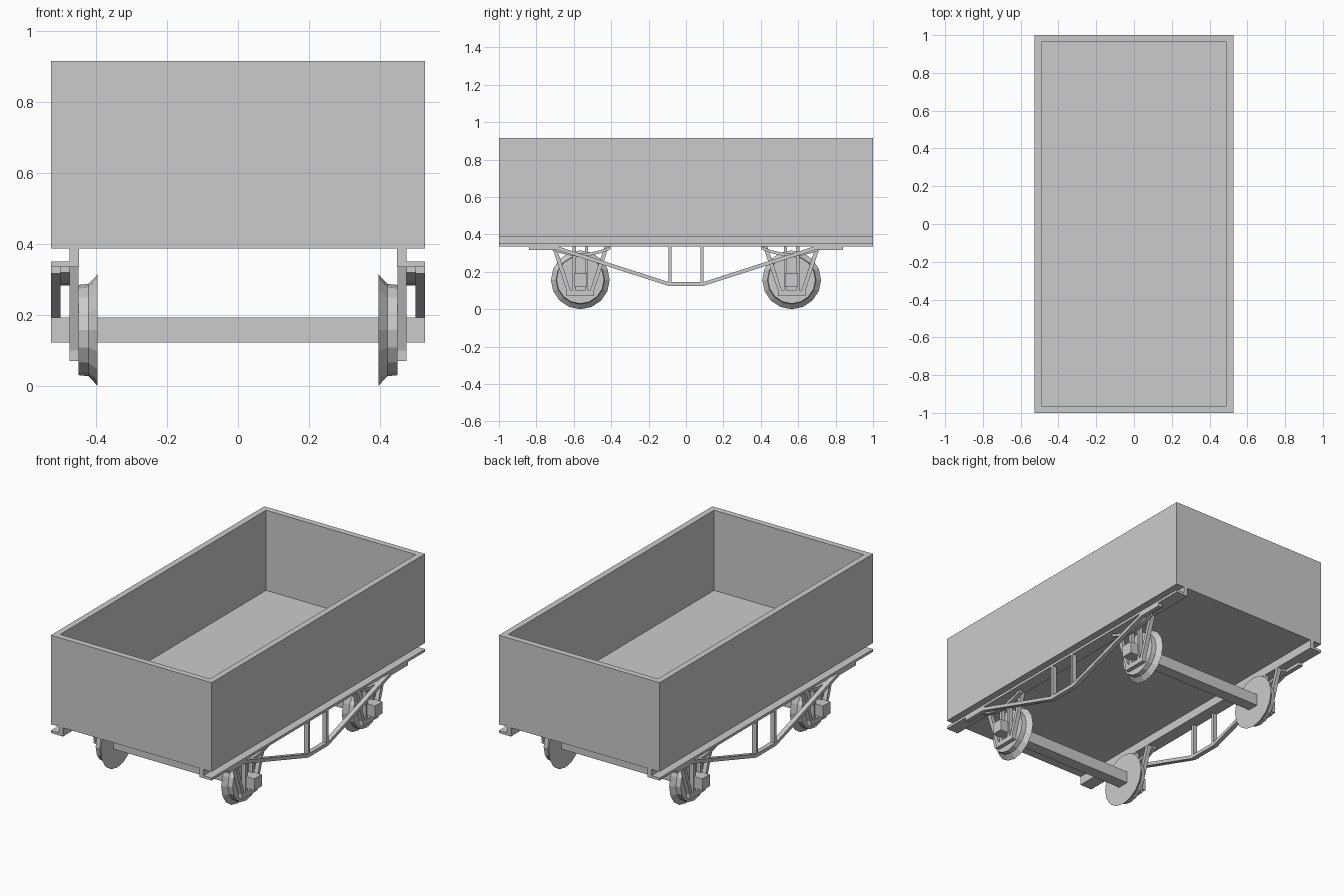
import bpy, bmesh, math
from mathutils import Vector

if "Cube" in bpy.data.objects:
    bpy.data.objects.remove(bpy.data.objects["Cube"])


def add_object(name, bm):
    bmesh.ops.recalc_face_normals(bm, faces=bm.faces)
    mesh = bpy.data.meshes.new(name)
    bm.to_mesh(mesh)
    bm.free()
    ob = bpy.data.objects.new(name, mesh)
    bpy.context.collection.objects.link(ob)
    return ob


def extrude_x(bm, pts, x0, x1):
    """Prism: closed (y, z) profile extruded from x0 to x1."""
    face = bm.faces.new([bm.verts.new((x0, y, z)) for y, z in pts])
    ext = bmesh.ops.extrude_face_region(bm, geom=[face], use_keep_orig=True)
    moved = [g for g in ext["geom"] if isinstance(g, bmesh.types.BMVert)]
    bmesh.ops.translate(bm, verts=moved, vec=(x1 - x0, 0, 0))


def box(bm, x0, x1, y0, y1, z0, z1):
    extrude_x(bm, [(y0, z0), (y1, z0), (y1, z1), (y0, z1)], x0, x1)


def strip(bm, path, thick, x0, x1):
    """Flat bar of vertical thickness below a (y, z) path."""
    extrude_x(bm, path + [(y, z - thick) for y, z in reversed(path)], x0, x1)


def mirror_x(ob):
    mod = ob.modifiers.new("Mirror", "MIRROR")
    mod.use_axis = (True, False, False)


# Open-topped body: block with inset and sunken top face
bm = bmesh.new()
box(bm, -0.527, 0.527, -1, 1, 0.387, 0.915)
bmesh.ops.recalc_face_normals(bm, faces=bm.faces)
top = max(bm.faces, key=lambda f: f.calc_center_median().z)
bmesh.ops.inset_region(bm, faces=[top], thickness=0.051)
ext = bmesh.ops.extrude_face_region(bm, geom=[top])
bmesh.ops.translate(bm, vec=(0, 0, -0.475),
                    verts=[g for g in ext["geom"] if isinstance(g, bmesh.types.BMVert)])
if top.is_valid:
    bmesh.ops.delete(bm, geom=[top], context="FACES_ONLY")
add_object("wagon_body", bm)

# L-section sole bar under each side
bm = bmesh.new()
box(bm, 0.448, 0.474, -1, 1, 0.335, 0.387)
box(bm, 0.474, 0.527, -1, 1, 0.335, 0.350)
mirror_x(add_object("sole_bar", bm))

# Truss rod with two queen posts
bm = bmesh.new()
half = [(0.84, 0.337), (0.69, 0.337), (0.095, 0.146)]
strip(bm, [(-y, z) for y, z in half] + half[::-1], 0.021, 0.5, 0.527)
for s in (-1, 1):
    box(bm, 0.5, 0.527, s * 0.086 - 0.008, s * 0.086 + 0.008, 0.14, 0.337)
mirror_x(add_object("truss_rod", bm))

R, CZ = 0.157, 0.157
for label, cy in (("front", -0.565), ("rear", 0.565)):
    # Square axle ending in the axle boxes
    bm = bmesh.new()
    box(bm, -0.527, 0.527, cy - 0.035, cy + 0.035, 0.122, 0.192)
    add_object(label + "_axle", bm)

    # Wheel: conical flange and narrow tread, 16 sides
    bm = bmesh.new()
    rings = []
    for x, r in ((0.395, R), (0.421, 0.130), (0.449, 0.127)):
        rings.append([bm.verts.new((x, cy + r * math.cos(a), CZ + r * math.sin(a)))
                      for a in (math.tau * i / 16 for i in range(16))])
    for a, b in zip(rings, rings[1:]):
        for i in range(16):
            j = (i + 1) % 16
            bm.faces.new((a[i], a[j], b[j], b[i]))
    bm.faces.new(rings[0])
    bm.faces.new(rings[-1])
    mirror_x(add_object(label + "_wheel", bm))

    # Axle guard: uprights, slanted stays and bottom tie
    bm = bmesh.new()
    box(bm, 0.449, 0.474, cy - 0.073, cy + 0.073, 0.07, 0.1)
    for s in (-1, 1):
        box(bm, 0.449, 0.474, cy + s * 0.033 - 0.009, cy + s * 0.033 + 0.009, 0.1, 0.337)
        extrude_x(bm, [(cy + s * y, z) for y, z in
                       ((0.052, 0.1), (0.073, 0.1), (0.153, 0.337), (0.130, 0.337))],
                  0.449, 0.474)
    mirror_x(add_object(label + "_axle_guard", bm))

    # Leaf spring bowed down under the sole bar
    bm = bmesh.new()
    arc = [(cy + 0.16 * t, 0.299 + 0.036 * t * t) for t in (-1, -0.67, -0.33, 0, 0.33, 0.67, 1)]
    strip(bm, arc, 0.016, 0.474, 0.5)
    mirror_x(add_object(label + "_leaf_spring", bm))
